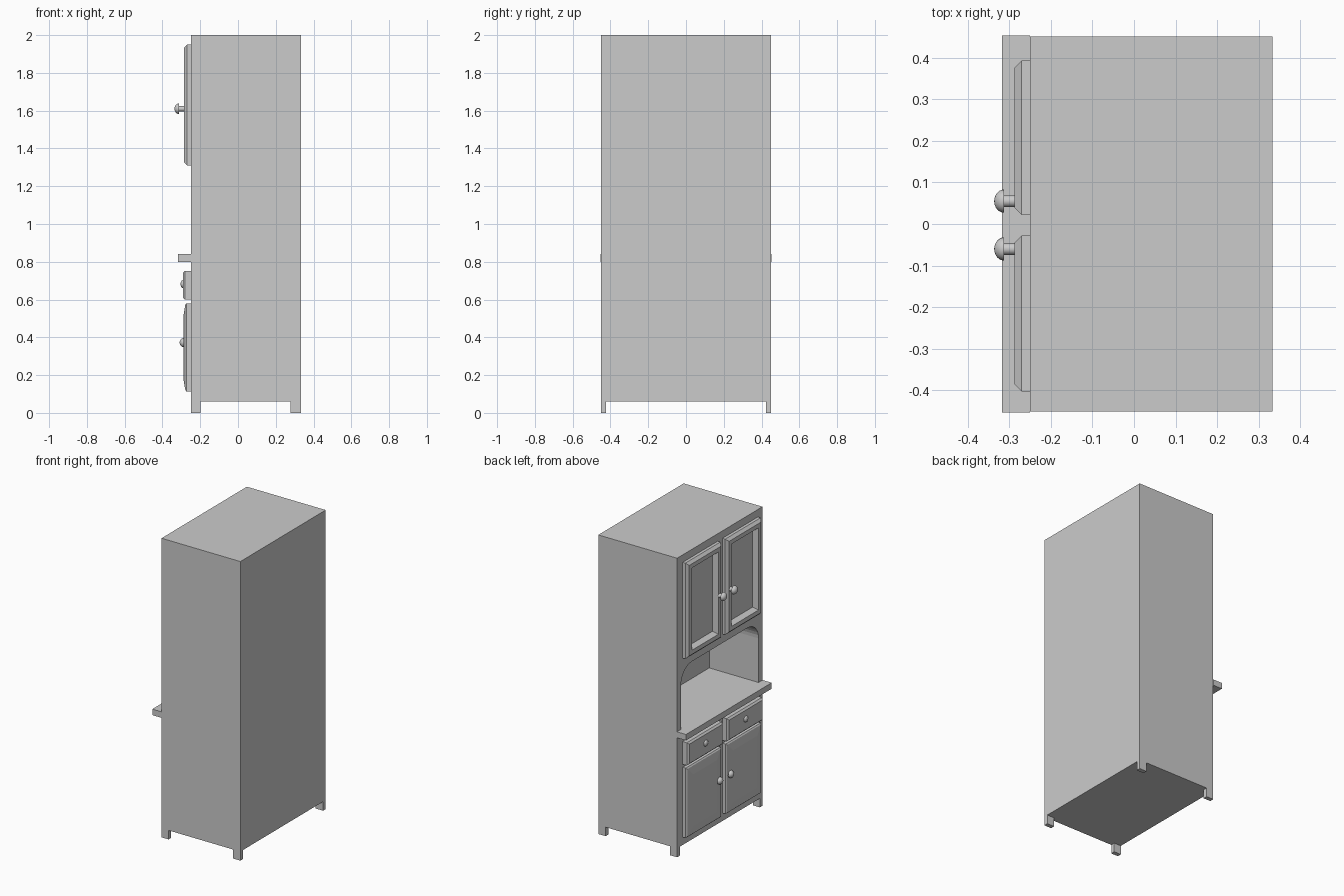
import bpy, bmesh, math

if "Cube" in bpy.data.objects:
    bpy.data.objects.remove(bpy.data.objects["Cube"])

FRONT = -0.25      # cabinet face plane (doors look towards -x)
BACK = 0.333
HALF = 0.451       # half width along y


def finish(name, bm, smooth=False):
    bmesh.ops.recalc_face_normals(bm, faces=bm.faces)
    me = bpy.data.meshes.new(name)
    bm.to_mesh(me)
    bm.free()
    ob = bpy.data.objects.new(name, me)
    bpy.context.collection.objects.link(ob)
    if smooth:
        bpy.ops.object.select_all(action='DESELECT')
        ob.select_set(True)
        bpy.context.view_layer.objects.active = ob
        bpy.ops.object.shade_smooth_by_angle(angle=math.radians(35))
    return ob


def box(name, x0, x1, y0, y1, z0, z1):
    bm = bmesh.new()
    bmesh.ops.create_cube(bm, size=1)
    for v in bm.verts:
        v.co = (x1 if v.co.x > 0 else x0, y1 if v.co.y > 0 else y0, z1 if v.co.z > 0 else z0)
    return finish(name, bm)


def bridge(bm, rings):
    for a, b in zip(rings, rings[1:]):
        n = len(a)
        for i in range(n):
            bm.faces.new((a[i], a[(i + 1) % n], b[(i + 1) % n], b[i]))
    bm.faces.new(rings[0])
    bm.faces.new(rings[-1])


def panel(name, y0, y1, z0, z1, steps):
    """Rectangular front built from (inset, x) rings."""
    bm = bmesh.new()
    rings = []
    for d, x in steps:
        pts = ((y0 + d, z0 + d), (y1 - d, z0 + d), (y1 - d, z1 - d), (y0 + d, z1 - d))
        rings.append([bm.verts.new((x, y, z)) for y, z in pts])
    bridge(bm, rings)
    return finish(name, bm)


def knob(name, y, z, profile, sides=20):
    """Turned knob from (x, radius) profile, axis along x."""
    bm = bmesh.new()
    rings = []
    for x, r in profile:
        rings.append([bm.verts.new((x, y + r * math.cos(t), z + r * math.sin(t)))
                      for t in (2 * math.pi * i / sides for i in range(sides))])
    bridge(bm, rings)
    return finish(name, bm, True)


def dome(x_base, x_tip, r, n=6):
    return [(x_base + (x_tip - x_base) * math.sin(a), r * math.cos(a))
            for a in (math.pi / 2 * 0.97 * i / n for i in range(n + 1))]


# Carcass
body = box("cabinet_body", FRONT, BACK, -HALF, HALF, 0.06, 2.0)

# Arched niche cutter
bm = bmesh.new()
W, TOP, FLOOR, R = 0.41, 1.25, 0.84, 0.115
pts = [(-W, FLOOR), (W, FLOOR)]
for side, start in ((1, 0), (-1, 90)):
    for i in range(9):
        a = math.radians(start + 90 * i / 8)
        pts.append((side * (W - R) + R * math.cos(a), TOP - R + R * math.sin(a)))
bridge(bm, [[bm.verts.new((x, y, z)) for y, z in pts] for x in (-0.4, 0.115)])
cutter = finish("niche_cutter", bm)
cutter.hide_render = True
cutter.hide_viewport = False
cutter.display_type = 'WIRE'
mod = body.modifiers.new("niche", 'BOOLEAN')
mod.object = cutter
mod.operation = 'DIFFERENCE'
mod.solver = 'EXACT'
bpy.context.view_layer.objects.active = body
bpy.ops.object.modifier_apply(modifier=mod.name)
bpy.data.objects.remove(cutter)

# Worktop ledge
box("worktop", -0.317, FRONT, -0.453, 0.453, 0.80, 0.84)

# Feet
for xn, x0, x1 in (("front", FRONT, -0.198), ("back", 0.279, BACK)):
    for yn, y0, y1 in (("left", HALF - 0.028, HALF), ("right", -HALF, -HALF + 0.028)):
        box(f"{xn}_foot_{yn}", x0, x1, y0, y1, 0.0, 0.06)

# Doors, drawers and knobs for each column
UPPER = [(0, FRONT), (0, -0.27), (0.017, -0.287), (0.045, -0.287), (0.062, -0.254)]
LOWER = [(0, FRONT), (0, -0.273), (0.008, -0.279), (0.06, -0.288)]
DRAWER = [(0, FRONT), (0, -0.281), (0.011, -0.292)]
BIG_KNOB = [(-0.283, 0.014), (-0.312, 0.014)] + dome(-0.312, -0.336, 0.028)
DOOR_KNOB = [(-0.28, 0.014), (-0.287, 0.014)] + dome(-0.287, -0.309, 0.024)
DRAWER_KNOB = [(-0.288, 0.02)] + dome(-0.291, -0.304, 0.021)

for side, y0, y1, ky in (("left", 0.022, 0.393, 0.055), ("right", -0.402, -0.028, -0.06)):
    panel(f"upper_door_{side}", y0, y1, 1.31, 1.95, UPPER)
    panel(f"lower_door_{side}", y0, y1, 0.113, 0.58, LOWER)
    panel(f"drawer_{side}", y0, y1, 0.60, 0.752, DRAWER)
    knob(f"upper_door_knob_{side}", ky, 1.61, BIG_KNOB)
    knob(f"lower_door_knob_{side}", ky, 0.372, DOOR_KNOB)
    knob(f"drawer_knob_{side}", (y0 + y1) / 2, 0.682, DRAWER_KNOB)
